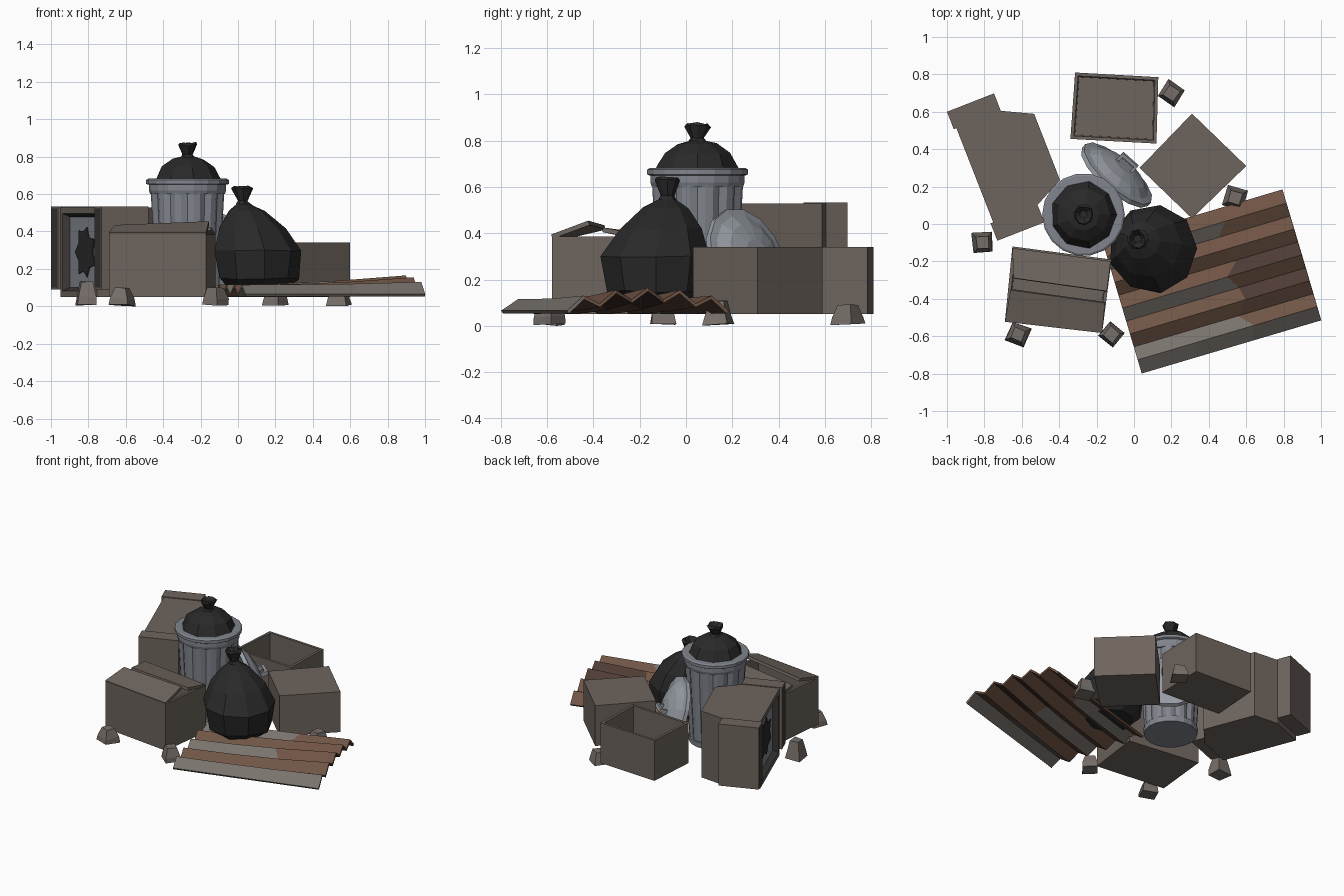
import bpy, bmesh, math, random
from mathutils import Matrix, Vector

if "Cube" in bpy.data.objects:
    bpy.data.objects.remove(bpy.data.objects["Cube"])

random.seed(4)


def mat(name, r, g, b):
    m = bpy.data.materials.new(name)
    m.diffuse_color = (r, g, b, 1)
    m.use_nodes = True
    m.node_tree.nodes["Principled BSDF"].inputs["Base Color"].default_value = m.diffuse_color
    return m


CARD = mat("dusty cardboard", 0.155, 0.128, 0.11)
STONE = mat("rubble grey", 0.18, 0.155, 0.14)
METAL = mat("can metal", 0.22, 0.235, 0.265)
LIDM = mat("lid metal", 0.31, 0.335, 0.37)
BAG = mat("black plastic", 0.022, 0.022, 0.022)
RUST = mat("rust", 0.16, 0.088, 0.058)
DARKRUST = mat("dark rust", 0.075, 0.045, 0.034)
SHEET = mat("weathered sheet", 0.19, 0.17, 0.152)
TRIM = mat("dark trim", 0.045, 0.04, 0.038)


def finish(name, bm, mats, M=None):
    bmesh.ops.recalc_face_normals(bm, faces=bm.faces)
    me = bpy.data.meshes.new(name)
    bm.to_mesh(me)
    bm.free()
    for m in mats:
        me.materials.append(m)
    ob = bpy.data.objects.new(name, me)
    if M is not None:
        ob.matrix_world = M
    bpy.context.collection.objects.link(ob)
    return ob


def prism_bm(pts, z0, z1):
    bm = bmesh.new()
    lo = [bm.verts.new((x, y, z0)) for x, y in pts]
    hi = [bm.verts.new((x, y, z1)) for x, y in pts]
    bm.faces.new(lo[::-1])
    top = bm.faces.new(hi)
    n = len(pts)
    for i in range(n):
        j = (i + 1) % n
        bm.faces.new((lo[i], lo[j], hi[j], hi[i]))
    bmesh.ops.recalc_face_normals(bm, faces=bm.faces)
    return bm, top


def prism(name, pts, z0, z1, m, M=None):
    return finish(name, prism_bm(pts, z0, z1)[0], [m], M)


def rect(x0, x1, y0, y1):
    return [(x0, y0), (x1, y0), (x1, y1), (x0, y1)]


def open_box(name, pts, z0, z1, m, rim=0.025):
    bm, top = prism_bm(pts, z0, z1)
    bmesh.ops.inset_individual(bm, faces=[top], thickness=rim)
    bmesh.ops.inset_individual(bm, faces=[top], thickness=0.008, depth=-(z1 - z0 - 0.03))
    return finish(name, bm, [m])


def lathe(name, prof, n, m, M=None, flute=None, jit=0.0, phase=0.0):
    """Rings from (radius, z[, dx, dy]) with capped ends."""
    bm = bmesh.new()
    rings = []
    for p in prof:
        r, z = p[:2]
        dx, dy = p[2:] if len(p) > 2 else (0, 0)
        ring = []
        for i in range(n):
            a = 2 * math.pi * i / n + phase
            q = r * (flute(i) if flute else 1) * (1 + random.uniform(-jit, jit))
            zz = z + r * random.uniform(-jit, jit)
            ring.append(bm.verts.new((dx + q * math.cos(a), dy + q * math.sin(a), zz)))
        rings.append(ring)
    for a, b in zip(rings, rings[1:]):
        for i in range(n):
            j = (i + 1) % n
            bm.faces.new((a[i], a[j], b[j], b[i]))
    bm.faces.new(rings[0][::-1])
    bm.faces.new(rings[-1])
    return finish(name, bm, [m], M)


def slab(name, pts, thick, m):
    bm = bmesh.new()
    bm.faces.new([bm.verts.new(p) for p in pts])
    ob = finish(name, bm, [m])
    s = ob.modifiers.new("thick", "SOLIDIFY")
    s.thickness, s.offset = thick, 0
    return ob


# Trash can: fluted body, rim and base band
C = Matrix.Translation((-0.27, 0.05, 0))
lathe("can_body", [(0.17, 0.07), (0.2, 0.62)], 36, METAL, C,
      flute=lambda i: 0.93 if i % 3 == 0 else 1.0)
lathe("can_base", [(0.175, 0.05), (0.178, 0.09)], 18, METAL, C)
lathe("can_collar", [(0.2, 0.6), (0.207, 0.62), (0.207, 0.65)], 18, METAL, C)
lathe("can_rim", [(0.212, 0.65), (0.221, 0.655), (0.221, 0.675), (0.21, 0.682)], 18, METAL, C)

# Bag inside the can
lathe("can_bag", [(0.19, 0.66), (0.175, 0.69), (0.145, 0.745), (0.085, 0.787), (0.035, 0.80)],
      9, BAG, C, jit=0.03)
lathe("can_bag_knot", [(0.045, 0.79, 0, 0), (0.028, 0.812, 0, 0), (0.056, 0.865, 0, 0),
                       (0.045, 0.875, 0, 0), (0.02, 0.85, 0, 0)], 9, BAG, C, jit=0.13)

# Full bag on the ground, neck leaning left
lathe("ground_bag", [(0.15, 0.09, 0.1, -0.12), (0.215, 0.15, 0.105, -0.13), (0.24, 0.30, 0.1, -0.13),
                     (0.18, 0.42, 0.075, -0.11), (0.10, 0.51, 0.045, -0.09), (0.03, 0.55, 0.025, -0.08)],
      9, BAG, jit=0.03)
lathe("ground_bag_knot", [(0.045, 0.54, 0.03, -0.08), (0.028, 0.562, 0.025, -0.08),
                          (0.058, 0.63, 0.018, -0.08), (0.045, 0.64, 0.018, -0.08),
                          (0.02, 0.61, 0.02, -0.08)], 9, BAG, jit=0.12)

# Lid leaning against the can
nz = Vector((0.62, 0.70, 0.33)).normalized()
nx = Vector((0.7, -0.62, 0)).normalized()
ny = nz.cross(nx)
L = Matrix((nx, ny, nz)).transposed().to_4x4()
L.translation = (-0.09, 0.265, 0.285)
lathe("lid", [(0.225, -0.02), (0.235, -0.018), (0.235, 0.008), (0.2, 0.015), (0.15, 0.045), (0.07, 0.065)],
      14, LIDM, L)
prism("lid_handle_bar", rect(-0.055, 0.055, -0.013, 0.013), 0.098, 0.115, LIDM, L)
for s in (-1, 1):
    prism("lid_handle_post", rect(s * 0.048 - 0.008, s * 0.048 + 0.008, -0.013, 0.013), 0.055, 0.1, LIDM, L)

# Cardboard boxes: open at the back, closed at the right
open_box("back_box", [(-0.34, 0.455), (0.12, 0.43), (0.13, 0.785), (-0.315, 0.81)], 0.05, 0.34, CARD)
prism("right_box", [(0.31, 0.03), (0.60, 0.31), (0.31, 0.59), (0.03, 0.30)], 0.05, 0.34, CARD)

# Front box with two half-open flaps
open_box("front_box", [(-0.69, -0.52), (-0.17, -0.58), (-0.12, -0.19), (-0.65, -0.12)], 0.05, 0.385, CARD)
slab("front_box_front_flap", [(-0.69, -0.52, 0.385), (-0.17, -0.58, 0.385), (-0.155, -0.42, 0.445),
                              (-0.66, -0.35, 0.425)], 0.02, CARD)
slab("front_box_rear_flap", [(-0.65, -0.13, 0.385), (-0.125, -0.2, 0.385), (-0.145, -0.36, 0.415),
                             (-0.645, -0.29, 0.40)], 0.02, CARD)

# Broken television: local x along the screen, y into the set
T = Matrix.Translation((-1.0, 0.6, 0)) @ Matrix.Rotation(math.atan2(-0.931, 0.364), 4, "Z")
bm, top = prism_bm([(0.1, 0.015), (0.64, 0.015), (0.64, 0.27), (0.56, 0.43), (0.18, 0.43), (0.1, 0.27)], 0.05, 0.528)
front = [f for f in bm.faces if f.normal.y < -0.9][0]
bmesh.ops.inset_individual(bm, faces=[front], thickness=0.045)
front.material_index = 1
r = bmesh.ops.inset_individual(bm, faces=[front], thickness=0.025, depth=-0.035)
for f in r["faces"]:
    f.material_index = 1
front.material_index = 2
finish("tv_body", bm, [CARD, TRIM, METAL], T)
for u in (0.0, 0.64):
    bm, top = prism_bm(rect(u, u + 0.1, 0, 0.27), 0.09, 0.533)
    f = [f for f in bm.faces if f.normal.y < -0.9][0]
    bmesh.ops.inset_individual(bm, faces=[f], thickness=0.014)
    f.material_index = 1
    finish("tv_side_panel", bm, [CARD, TRIM], T)
# jagged hole in the screen, drawn as a thin plate
bm = bmesh.new()
hole = []
for i in range(14):
    k = (0.8, 1.1)[i % 2] + random.uniform(-0.1, 0.1)
    a = 2 * math.pi * i / 14
    hole.append(bm.verts.new((0.38 + 0.135 * k * math.cos(a), 0.045, 0.29 + 0.135 * k * math.sin(a))))
bm.faces.new(hole)
h = finish("tv_screen_hole", bm, [BAG], T)
h.modifiers.new("thick", "SOLIDIFY").thickness = 0.004

# Corrugated rusty sheet
A, along, across = Vector((0.04, -0.795)), Vector((0.96, 0.285)), Vector((-0.205, 0.69))
N, ts = 10, (0, 0.3, 0.62, 1)
bm = bmesh.new()
grid = []
for i in range(N + 1):
    s = i / N
    row = []
    for t in ts:
        tt = t + (0.04 * math.sin(i * 2.3) if 0 < t < 1 else 0)
        p = A + along * tt + across * s
        z = 0.083 + (0.024 if i % 2 else -0.024) + 0.05 * t * t * math.sin(math.pi * s)
        row.append(bm.verts.new((p.x, p.y, z)))
    grid.append(row)
for i in range(N):
    for j in range(len(ts) - 1):
        f = bm.faces.new((grid[i][j], grid[i][j + 1], grid[i + 1][j + 1], grid[i + 1][j]))
        grey = i in (0, 1, 4, 8)
        f.material_index = (1 if grey and j < 2 else 2 if j == 2 and i in (3, 5) else 0)
        if i == 0:
            f.material_index = 1
sh = finish("corrugated_sheet", bm, [RUST, SHEET, DARKRUST])
sm = sh.modifiers.new("thick", "SOLIDIFY")
sm.thickness, sm.offset = 0.016, 0

# Rubble stones
for x, y, hgt, ph in ((-0.81, -0.1, 0.13, 0.85), (-0.62, -0.59, 0.1, 0.4), (-0.12, -0.59, 0.1, 0.1),
                      (0.2, 0.7, 0.09, 0.2), (0.54, 0.14, 0.11, 0.5)):
    lathe("rubble_stone", [(0.075, 0.005), (0.068, hgt * 0.4), (0.045, hgt)], 4, STONE,
          Matrix.Translation((x, y, 0)), jit=0.08, phase=ph)
